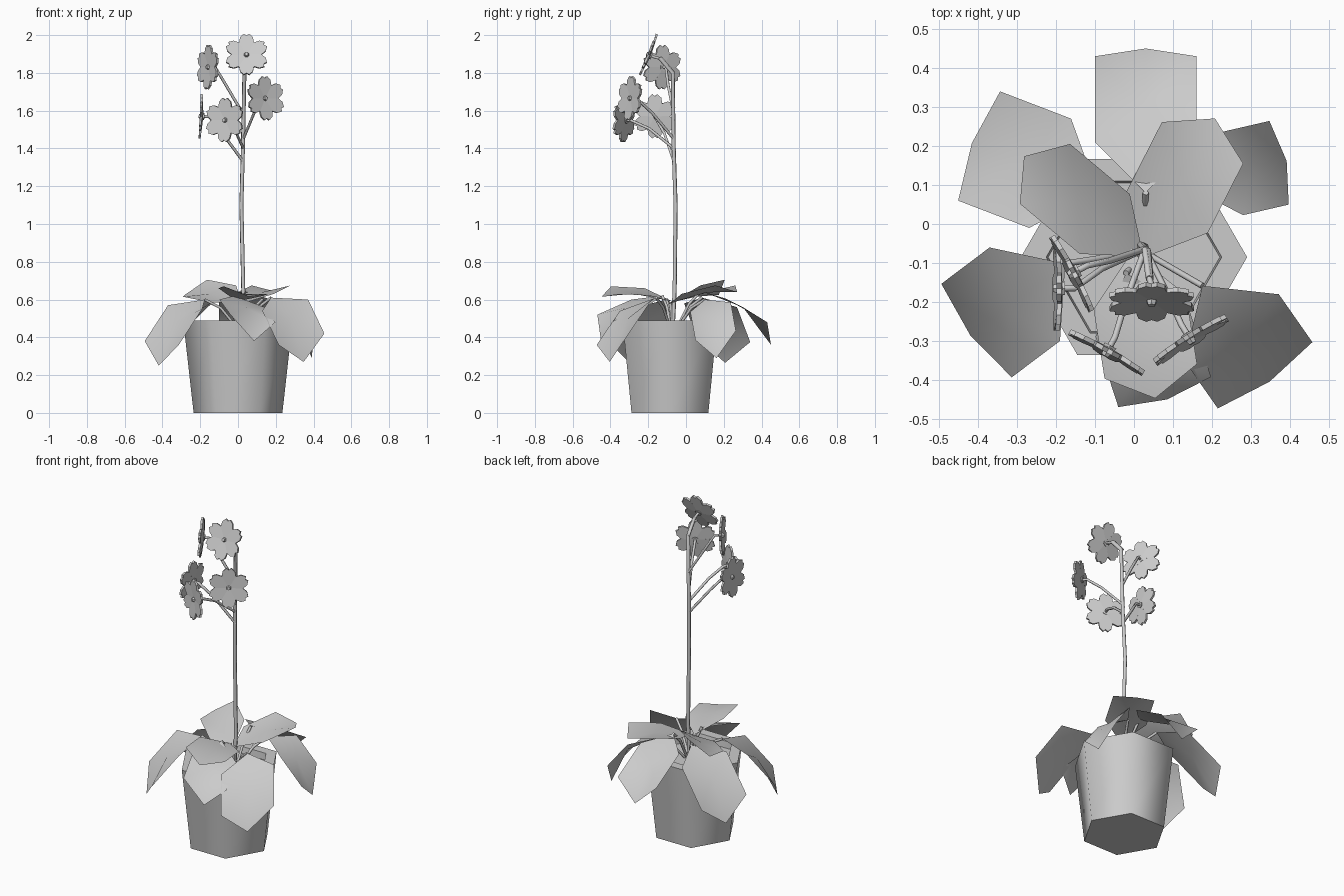
import bpy, bmesh
from math import pi, sin, cos, radians
from mathutils import Vector, Matrix

if "Cube" in bpy.data.objects:
    bpy.data.objects.remove(bpy.data.objects["Cube"])

UP = Vector((0, 0, 1))


def finish(name, bm, smooth=True):
    bmesh.ops.recalc_face_normals(bm, faces=bm.faces)
    for f in bm.faces:
        f.smooth = smooth
    me = bpy.data.meshes.new(name)
    bm.to_mesh(me)
    bm.free()
    ob = bpy.data.objects.new(name, me)
    bpy.context.collection.objects.link(ob)
    return ob


def tube(name, pts, radius):
    cu = bpy.data.curves.new(name, 'CURVE')
    cu.dimensions = '3D'
    cu.bevel_depth = radius
    cu.bevel_resolution = 1
    cu.use_fill_caps = True
    sp = cu.splines.new('POLY')
    sp.points.add(len(pts) - 1)
    for p, co in zip(sp.points, pts):
        p.co = (*co, 1)
    bpy.context.collection.objects.link(bpy.data.objects.new(name, cu))


def direction(deg):
    return Vector((cos(radians(deg)), sin(radians(deg)), 0))


def leaf(name, deg, knee, half, roll, reach, drop):
    """Six-cornered leaf bent over its knee, with a stalk from the soil."""
    u, k = direction(deg), Vector(knee)
    side = direction(deg + 90) * half + UP * roll
    droopy = drop < -0.05
    outer = k + u * reach + UP * drop
    tip = outer + (u * .02 - UP * .12 if droopy else u * .07 - UP * .035)
    inner = k - u * .13 + UP * (.04 if droopy else -.05)
    pts = [inner, k - side, outer - side, tip, outer + side, k + side]
    bm = bmesh.new()
    ring = [bm.verts.new(p) for p in pts]
    mid = bm.verts.new(sum(pts, Vector()) / 6 + UP * (.03 if droopy else 0))
    for i in range(6):
        bm.faces.new((mid, ring[i], ring[(i + 1) % 6]))
    finish(name, bm)
    root = Vector((.02 + .15 * inner.x, -.06 + .15 * inner.y, .45))
    tube(name + "_stalk", [root, (root + inner) / 2 + UP * .03, inner], .008)


# Hexagonal pot: outer wall, rim, inner wall and soil from one profile
bm = bmesh.new()
rings = [[bm.verts.new(direction(60 * i) * r + Vector((0, -.085, z))) for i in range(6)]
         for r, z in [(.235, 0), (.29, .49), (.225, .49), (.22, .45)]]
for a, b in zip(rings, rings[1:]):
    for i in range(6):
        j = (i + 1) % 6
        bm.faces.new((a[i], a[j], b[j], b[i]))
bm.faces.new(rings[0])
bm.faces.new(rings[-1])
pot = finish("pot", bm)
bpy.context.view_layer.objects.active = pot
pot.select_set(True)
bpy.ops.object.shade_smooth_by_angle(angle=1.1)

# Drooping lower leaves
leaf("leaf_front_right", -55, (.25, -.265, .57), .148, .03, .15, -.18)
leaf("leaf_front_left", 217, (-.28, -.18, .56), .15, -.01, .155, -.19)
leaf("leaf_front_low", -72, (.02, -.25, .58), .125, -.02, .19, -.08)
leaf("leaf_back", 90, (.03, .21, .605), .13, 0, .22, -.125)
leaf("leaf_back_left_low", 159, (-.215, .13, .57), .15, .01, .195, -.185)
leaf("leaf_back_right_low", 13, (.255, .13, .56), .11, .025, .12, -.15)
# Level upper leaves
leaf("leaf_front_high", -81, (.015, -.20, .64), .12, -.02, .18, .01)
leaf("leaf_back_right_high", 63, (.085, .03, .63), .117, 0, .2, .045)
leaf("leaf_back_left_high", 140, (-.075, 0, .63), .1, -.045, .2, .03)

# Main stem
tube("main_stem", [(.025, -.07, .45), (.028, -.06, .65), (.018, -.055, 1.1),
                   (.026, -.065, 1.4), (.034, -.07, 1.8), (.04, -.14, 1.88)], .011)

# Notched petal outline, mirrored about its axis
half = [(.012, .007), (.065, .040), (.098, .034), (.117, .014), (.107, 0)]
outline = half + [(x, -y) for x, y in half[-2::-1]]


def flower(n, centre, deg, tilt, start):
    """Six-petalled flower facing deg, on a side stem leaving at height start."""
    c, d = Vector(centre), (direction(deg) + UP * tilt).normalized()
    M = Matrix.Translation(c) @ d.to_track_quat('Z', 'Y').to_matrix().to_4x4()
    bm = bmesh.new()
    for k in range(6):
        R = M @ Matrix.Rotation(pi / 2 + k * pi / 3, 4, 'Z')
        lo, hi = [[bm.verts.new(R @ Vector((x, y, s + .08 * x))) for x, y in outline]
                  for s in (-.010, .002)]
        bm.faces.new(lo)
        bm.faces.new(hi)
        for i in range(len(outline)):
            j = (i + 1) % len(outline)
            bm.faces.new((lo[i], lo[j], hi[j], hi[i]))
    finish(f"flower_{n}", bm, False)
    # Small raised centre
    bm = bmesh.new()
    bmesh.ops.create_cone(bm, cap_ends=True, segments=6, radius1=.02, radius2=.01,
                          depth=.03, matrix=M)
    finish(f"flower_centre_{n}", bm, False)
    s = Vector((.028, -.064, start))
    tube(f"flower_stem_{n}", [s, s.lerp(c, .5) + UP * .03, c - d * .04, c], .008)


flower(1, (.045, -.195, 1.895), -90, .42, 1.8)
flower(2, (-.155, -.125, 1.83), 208, .05, 1.58)
flower(3, (.143, -.293, 1.665), -58, .1, 1.45)
flower(4, (-.068, -.325, 1.55), 241, .05, 1.40)
flower(5, (-.193, -.165, 1.57), 180, .05, 1.33)
